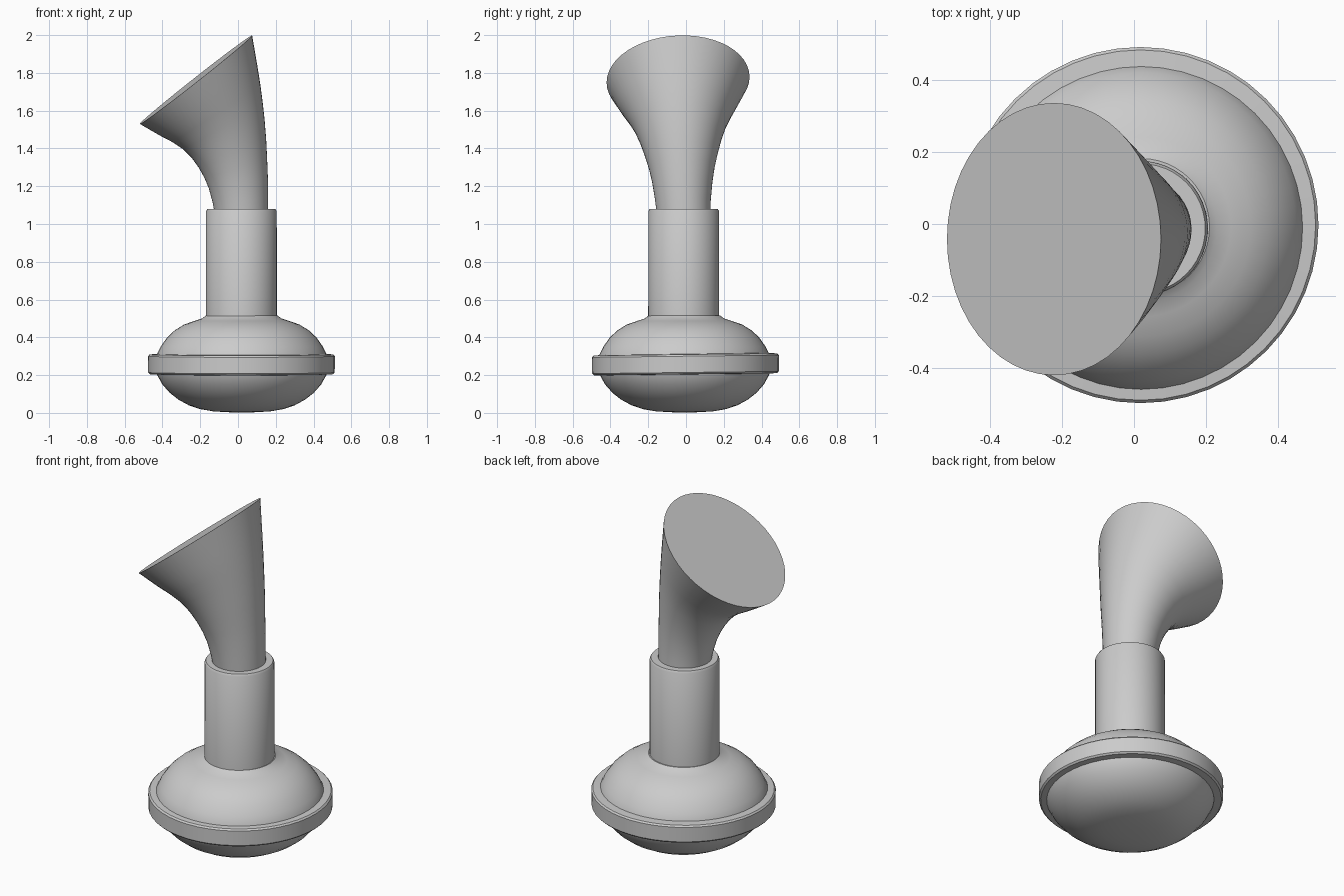
import bpy, bmesh, math
from mathutils import Vector

if "Cube" in bpy.data.objects:
    bpy.data.objects.remove(bpy.data.objects["Cube"])

grey = bpy.data.materials.new("light_grey")
grey.diffuse_color = (0.6, 0.6, 0.6, 1)
grey.use_nodes = True
grey.node_tree.nodes["Principled BSDF"].inputs["Base Color"].default_value = grey.diffuse_color
N = 48


def loft(name, rings, closed=False, angle=35):
    """Skin circles given as (centre, u, v, radius); cap both ends unless closed."""
    bm = bmesh.new()
    loops = []
    for c, u, v, r in rings:
        loops.append([bm.verts.new(c + r * (math.cos(t) * u + math.sin(t) * v))
                      for t in (2 * math.pi * i / N for i in range(N))])
    pairs = list(zip(loops, loops[1:])) + ([(loops[-1], loops[0])] if closed else [])
    for a, b in pairs:
        for i in range(N):
            j = (i + 1) % N
            bm.faces.new((a[i], a[j], b[j], b[i]))
    if not closed:
        bm.faces.new(loops[0][::-1])
        bm.faces.new(loops[-1])
    bmesh.ops.recalc_face_normals(bm, faces=bm.faces)
    me = bpy.data.meshes.new(name)
    bm.to_mesh(me)
    bm.free()
    me.materials.append(grey)
    ob = bpy.data.objects.new(name, me)
    bpy.context.collection.objects.link(ob)
    bpy.ops.object.select_all(action='DESELECT')
    ob.select_set(True)
    bpy.context.view_layer.objects.active = ob
    bpy.ops.object.shade_smooth_by_angle(angle=math.radians(angle))
    return ob


def lathe(name, profile, cx, cy, tilt=0.0, closed=False):
    """Revolve (radius, z) points about a vertical axis, with a small rise along y."""
    u, v = Vector((1, 0, 0)), Vector((0, 1, tilt))
    return loft(name, [(Vector((cx, cy, z)), u, v, r) for r, z in profile], closed)


# Squashed round bulb
lathe("bulb_base", [(0.06, 0.003), (0.15, 0.008), (0.22, 0.02), (0.28, 0.04), (0.335, 0.07),
                    (0.38, 0.105), (0.42, 0.15), (0.448, 0.2), (0.46, 0.25), (0.452, 0.305),
                    (0.43, 0.35), (0.395, 0.4), (0.355, 0.437), (0.305, 0.468),
                    (0.25, 0.487), (0.21, 0.5), (0.19, 0.515)], 0.02, -0.008)

# Flat band around the bulb, very slightly tilted
lathe("bulb_band", [(0.43, 0.203), (0.485, 0.205), (0.494, 0.214), (0.495, 0.3),
                    (0.487, 0.309), (0.43, 0.313)], 0.018, -0.003, 0.012, True)

# Straight neck sleeve
lathe("neck_sleeve", [(0.188, 0.48), (0.187, 1.068), (0.18, 1.08), (0.14, 1.08)], 0.018, -0.012)

# Bent flaring horn: matching outer-left and outer-right points (x, z)
left = [(-0.125, 1.06), (-0.133, 1.11), (-0.155, 1.19), (-0.178, 1.245), (-0.207, 1.297),
        (-0.245, 1.35), (-0.292, 1.397), (-0.35, 1.435), (-0.415, 1.469), (-0.52, 1.53)]
right = [(0.16, 1.06), (0.16, 1.14), (0.158, 1.25), (0.154, 1.35), (0.149, 1.45),
         (0.141, 1.55), (0.13, 1.65), (0.118, 1.74), (0.102, 1.84), (0.075, 1.998)]
rings = []
for k, ((lx, lz), (rx, rz)) in enumerate(zip(left, right)):
    f = k / (len(left) - 1)
    d = Vector((rx - lx, 0, rz - lz))
    c = Vector(((lx + rx) / 2, -0.013 - 0.029 * f, (lz + rz) / 2))
    rings.append((c, d.normalized(), Vector((0, 1, 0.04 * f)), d.length / 2))
loft("flared_horn", rings)
